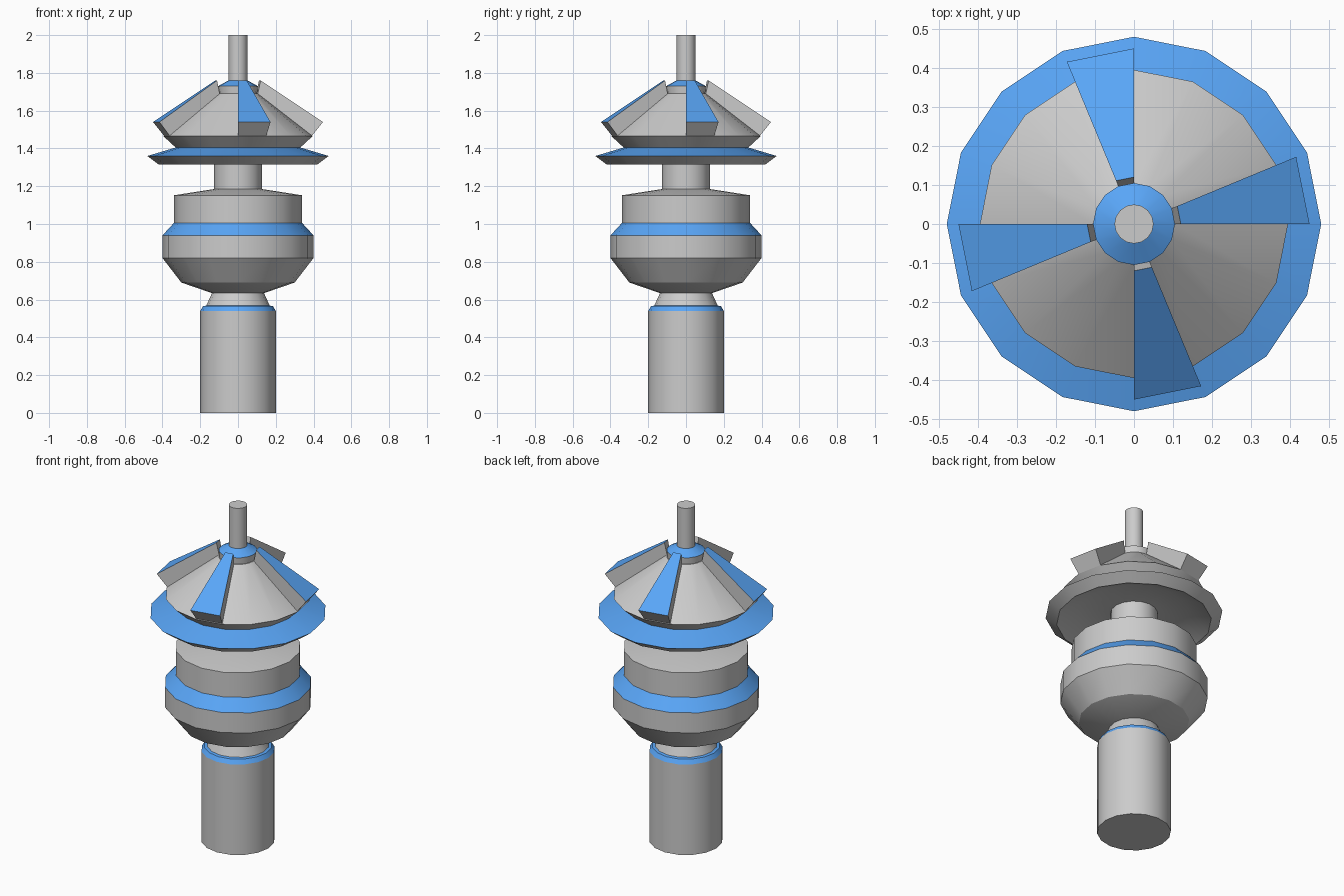
import bpy, bmesh
from math import cos, sin, pi, radians

if "Cube" in bpy.data.objects:
    bpy.data.objects.remove(bpy.data.objects["Cube"])

SIDES = 16
blue = bpy.data.materials.new("blue")
blue.diffuse_color = (0.1, 0.38, 0.93, 1)
blue.use_nodes = True
blue.node_tree.nodes["Principled BSDF"].inputs["Base Color"].default_value = blue.diffuse_color
grey = bpy.data.materials.new("grey")
grey.diffuse_color = (0.8, 0.8, 0.8, 1)
grey.use_nodes = True
grey.node_tree.nodes["Principled BSDF"].inputs["Base Color"].default_value = grey.diffuse_color


def finish(name, bm):
    bmesh.ops.recalc_face_normals(bm, faces=bm.faces[:])
    mesh = bpy.data.meshes.new(name)
    bm.to_mesh(mesh)
    bm.free()
    mesh.materials.append(grey)
    mesh.materials.append(blue)
    ob = bpy.data.objects.new(name, mesh)
    bpy.context.collection.objects.link(ob)
    bpy.ops.object.select_all(action='DESELECT')
    ob.select_set(True)
    bpy.context.view_layer.objects.active = ob
    bpy.ops.object.shade_smooth_by_angle(angle=radians(28))
    return ob


def lathe(name, profile, blue_bands=()):
    """Revolve (radius, z) points, capping both ends; listed bands are blue."""
    bm = bmesh.new()
    rings = []
    for r, z in profile:
        rings.append([bm.verts.new((r * cos(2 * pi * i / SIDES), r * sin(2 * pi * i / SIDES), z))
                      for i in range(SIDES)])
    for k in range(len(rings) - 1):
        a, b = rings[k], rings[k + 1]
        for i in range(SIDES):
            j = (i + 1) % SIDES
            f = bm.faces.new((a[i], a[j], b[j], b[i]))
            f.material_index = int(k in blue_bands)
    bm.faces.new(rings[0])
    bm.faces.new(rings[-1])
    return finish(name, bm)


def fin(name, start):
    """Wedge one lathe segment wide, raised off the cone, blue on top."""
    section = [(0.105, 1.69), (0.39, 1.465), (0.45, 1.54), (0.12, 1.76)]
    bm = bmesh.new()
    sides = []
    for a in (start, start + 2 * pi / SIDES):
        sides.append([bm.verts.new((r * cos(a), r * sin(a), z)) for r, z in section])
    p, q = sides
    bm.faces.new(p)
    bm.faces.new(q)
    for i in range(4):
        j = (i + 1) % 4
        f = bm.faces.new((p[i], p[j], q[j], q[i]))
        f.material_index = int(i == 2)
    return finish(name, bm)


# Base column with blue shoulder and tapered neck
lathe("base_column", [(0.2, 0), (0.2, 0.54), (0.185, 0.565), (0.168, 0.568), (0.135, 0.64)], {1, 2})

# Wide housing with blue shoulder
lathe("housing", [(0.14, 0.635), (0.30, 0.69), (0.40, 0.82), (0.40, 0.94),
                  (0.34, 1.005), (0.34, 1.152), (0.127, 1.185)], {3})

# Short shaft under the hood
lathe("middle_shaft", [(0.127, 1.18), (0.127, 1.38)])

# Flared hood: hollow underside, blue rim, overhanging cone
lathe("hood", [(0.127, 1.37), (0.30, 1.37), (0.42, 1.315), (0.48, 1.36), (0.33, 1.405),
               (0.395, 1.465), (0.105, 1.69)], {3})

# Blue cap and tip rod
lathe("top_cap", [(0.1, 1.68), (0.105, 1.73), (0.05, 1.76)], {1})
lathe("tip_rod", [(0.05, 1.75), (0.05, 2.0)])

# Four raised fins around the cone
for n in range(4):
    fin(f"fin_{n + 1}", n * pi / 2)
